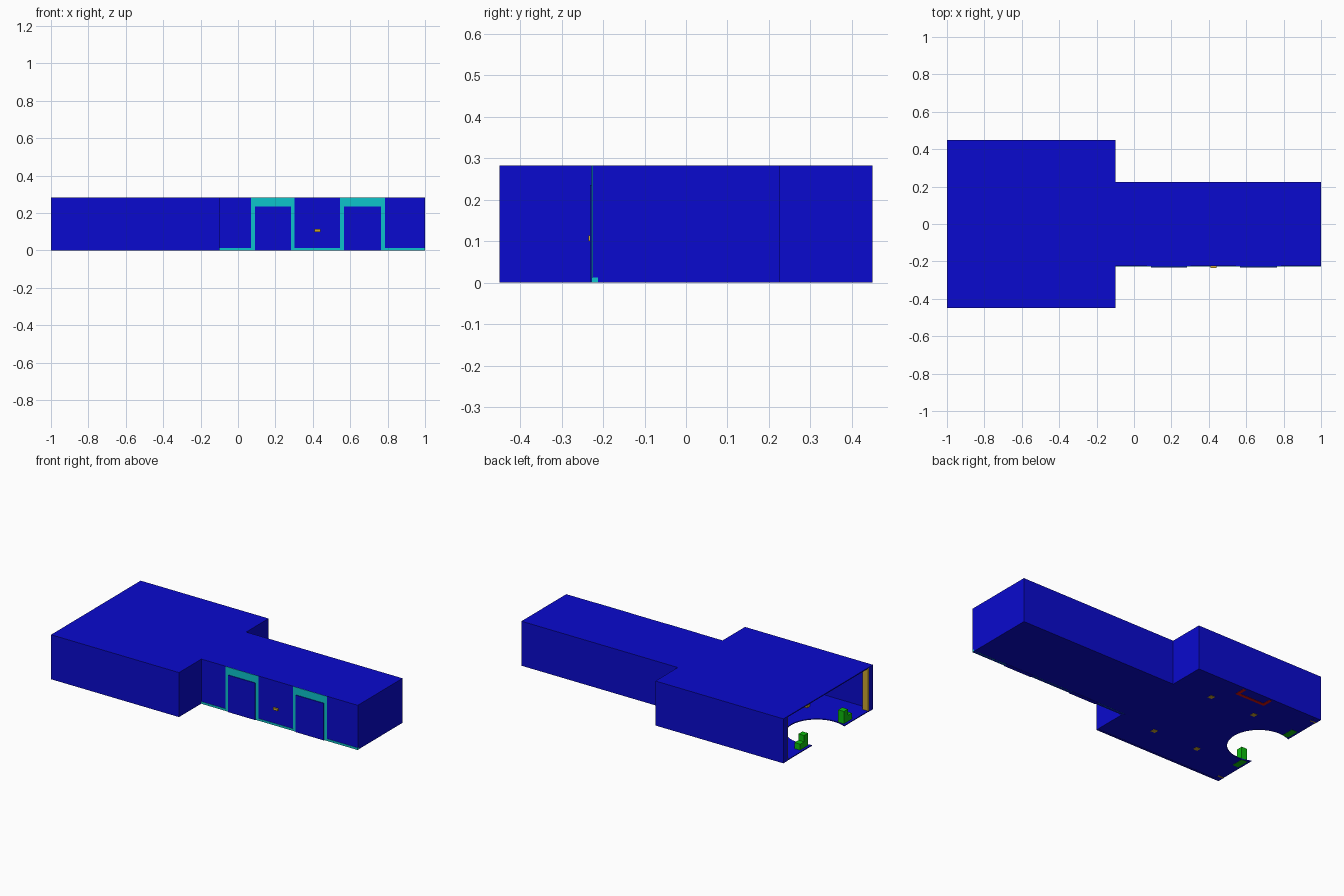
import bpy, bmesh, math

if "Cube" in bpy.data.objects:
    bpy.data.objects.remove(bpy.data.objects["Cube"])

def material(name, rgb):
    m = bpy.data.materials.new(name)
    m.diffuse_color = (*rgb, 1)
    m.use_nodes = True
    m.node_tree.nodes["Principled BSDF"].inputs["Base Color"].default_value = m.diffuse_color
    return m

BLUE = material("blue_wall", (0.003, 0.003, 0.62))
CYAN = material("cyan_trim", (0.004, 0.55, 0.6))
YELLOW = material("yellow_fitting", (0.6, 0.38, 0.03))
GREEN = material("green_planter", (0.004, 0.5, 0.004))
RED = material("red_counter", (0.65, 0.005, 0.005))

def prism(name, pts, z0, z1, mat):
    """Extrude a plan outline from z0 to z1."""
    bm = bmesh.new()
    face = bm.faces.new([bm.verts.new((x, y, z0)) for x, y in pts])
    new = bmesh.ops.extrude_face_region(bm, geom=[face])["geom"]
    bmesh.ops.translate(bm, vec=(0, 0, z1 - z0),
                        verts=[v for v in new if isinstance(v, bmesh.types.BMVert)])
    bmesh.ops.recalc_face_normals(bm, faces=bm.faces)
    me = bpy.data.meshes.new(name)
    bm.to_mesh(me)
    bm.free()
    me.materials.append(mat)
    ob = bpy.data.objects.new(name, me)
    bpy.context.collection.objects.link(ob)
    return ob

def box(name, x0, x1, y0, y1, z0, z1, mat):
    return prism(name, [(x0, y0), (x1, y0), (x1, y1), (x0, y1)], z0, z1, mat)

H = 0.283

def tee(i=0.0, front=-1.0):
    """T-shaped plan, inset by i."""
    return [(front, -.45 + i), (-.1 - i, -.45 + i), (-.1 - i, -.225 + i),
            (1 - i, -.225 + i), (1 - i, .225 - i), (-.1 - i, .225 - i),
            (-.1 - i, .45 - i), (front, .45 - i)]

# Shell walls, open at the entrance end
outer = [(-1, -.41)] + tee() + [(-1, .41)]
inner = [(-.96, -.41)] + tee(.012, -.96) + [(-.96, .41)]
prism("walls", outer + inner[::-1], 0, H - .006, BLUE)
prism("roof", tee(), H - .006, H, BLUE)

# Floor with a round cut-out at the entrance
cx, r = -.92, .18
a0 = math.acos((-1 - cx) / r)
arc = [(cx + r * math.cos(a0 - 2 * a0 * k / 32), r * math.sin(a0 - 2 * a0 * k / 32))
       for k in range(33)]
prism("floor", tee() + arc, .0015, .007, BLUE)

# Entrance jamb linings and planters, mirrored
for s, side in ((1, "left"), (-1, "right")):
    def pair(name, x0, x1, y0, y1, z0, z1, mat):
        ya, yb = sorted((s * y0, s * y1))
        box(f"{name}_{side}", x0, x1, ya, yb, z0, z1, mat)
    pair("jamb_lining", -1, -.96, .402, .412, 0, .28, YELLOW)
    pair("tall_planter", -.985, -.945, .18, .22, 0, .085, GREEN)
    pair("low_planter", -.985, -.945, .22, .26, 0, .045, GREEN)
    # Columns
    for x in (-.673, -.36):
        pair(f"column_{'front' if x < -.5 else 'rear'}", x - .015, x + .015,
             .235, .265, 0, H - .006, YELLOW)

# U-shaped counter against the side wall
prism("counter", [(-.65, .437), (-.65, .365), (-.44, .365), (-.44, .437),
                  (-.46, .437), (-.46, .385), (-.63, .385), (-.63, .437)],
      0, .08, RED)

# Doors with frames on the front of the narrow wing
Y0, Y1 = -.2275, -.2125
for n, (x0, x1) in enumerate(((.07, .303), (.545, .785)), 1):
    box(f"door_frame_post_a_{n}", x0, x0 + .022, Y0, Y1, 0, .235, CYAN)
    box(f"door_frame_post_b_{n}", x1 - .02, x1, Y0, Y1, 0, .235, CYAN)
    box(f"door_frame_head_{n}", x0, x1, Y0, Y1, .235, H - .0005, CYAN)
    box(f"door_panel_{n}", x0 + .022, x1 - .02, -.232, -.208, 0, .235, BLUE)

# Skirting between the doors
for n, (x0, x1) in enumerate(((-.1, .07), (.303, .545), (.785, 1.001)), 1):
    box(f"skirting_{n}", x0, x1, Y0, Y1, 0, .013, CYAN)

# Wall lamp between the doors
box("wall_lamp", .41, .442, -.235, -.224, .1, .114, YELLOW)
